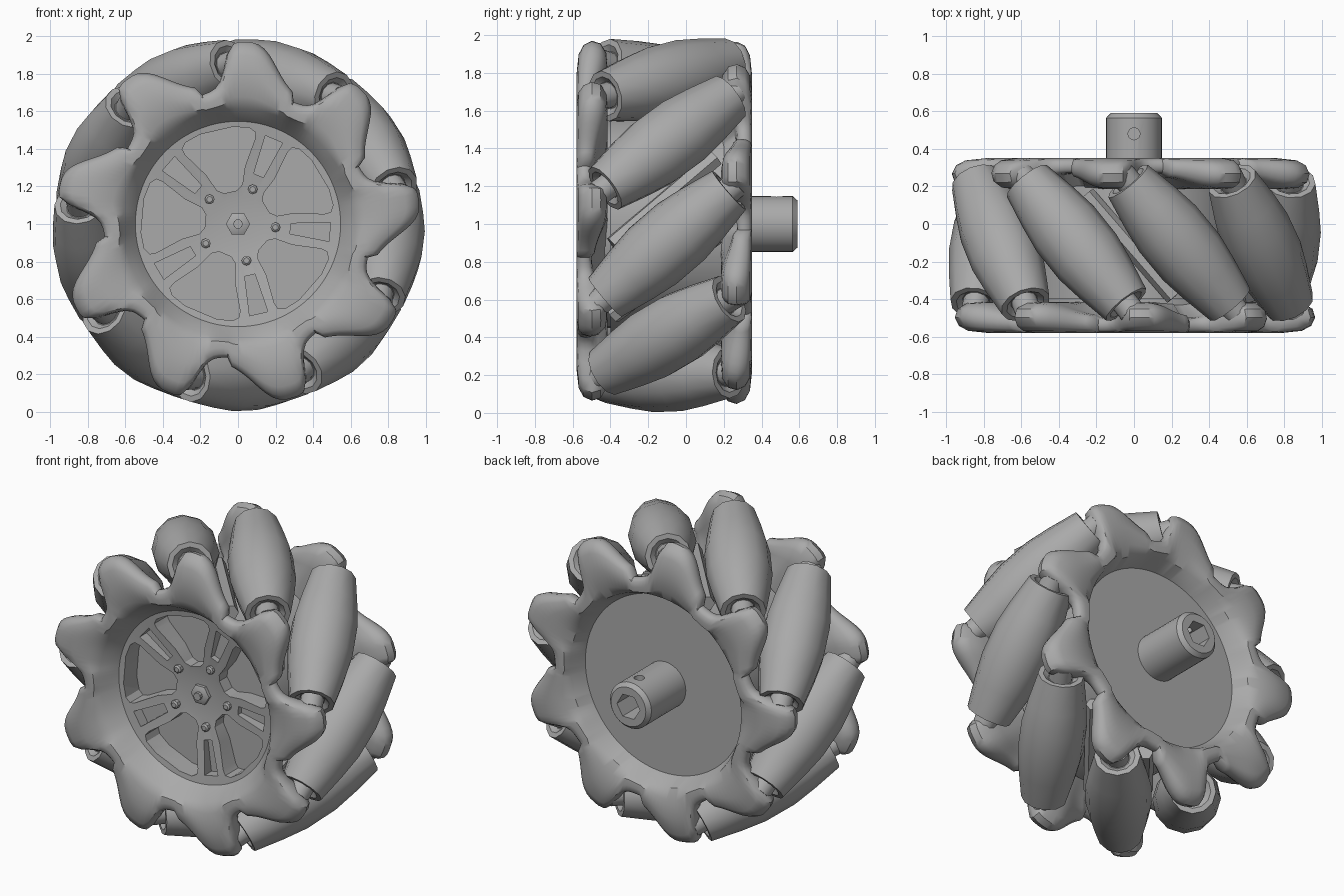
import bpy, bmesh
from math import sin, cos, radians, pi
from mathutils import Matrix, Vector

if "Cube" in bpy.data.objects:
    bpy.data.objects.remove(bpy.data.objects["Cube"])

grey = bpy.data.materials.new("wheel_grey")
grey.use_nodes = True
grey.diffuse_color = (0.4, 0.4, 0.4, 1)
grey.node_tree.nodes["Principled BSDF"].inputs["Base Color"].default_value = (0.4, 0.4, 0.4, 1)

COUNT = 9
STEP = 2 * pi / COUNT
MID_Y = -0.115
HUB = Vector((0, 0, 1))


def polar(r, a, y):
    return Vector((r * cos(a), y, r * sin(a))) + HUB


def make(name, bm, angle=32):
    """Turn a bmesh into a shaded object."""
    bmesh.ops.recalc_face_normals(bm, faces=bm.faces)
    mesh = bpy.data.meshes.new(name)
    bm.to_mesh(mesh)
    bm.free()
    mesh.materials.append(grey)
    obj = bpy.data.objects.new(name, mesh)
    bpy.context.collection.objects.link(obj)
    smooth(obj, angle)
    return obj


def smooth(obj, angle=32):
    bpy.ops.object.select_all(action="DESELECT")
    obj.select_set(True)
    bpy.context.view_layer.objects.active = obj
    bpy.ops.object.shade_smooth_by_angle(angle=radians(angle))


def loft(name, rings, closed=False, angle=32):
    """Skin a list of equal rings; closed joins the last ring to the first."""
    bm = bmesh.new()
    rows = [[bm.verts.new(p) for p in ring] for ring in rings]
    n = len(rows[0])
    pairs = list(zip(rows, rows[1:]))
    if closed:
        pairs.append((rows[-1], rows[0]))
    else:
        bm.faces.new(rows[0])
        bm.faces.new(rows[-1])
    for a, b in pairs:
        for i in range(n):
            j = (i + 1) % n
            bm.faces.new((a[i], a[j], b[j], b[i]))
    return make(name, bm, angle)


def lathe(name, profile, sides=48, closed=False):
    """Revolve (radius, y) points about the wheel axis."""
    return loft(name, [[polar(r, 2 * pi * i / sides, y) for i in range(sides)]
                       for r, y in profile], closed)


def spindle(name, profile, centre, axis, sides):
    """Revolve (radius, distance) points about any axis."""
    turn = Matrix.Translation(centre) @ axis.to_track_quat("Z", "Y").to_matrix().to_4x4()
    return loft(name, [[turn @ Vector((r * cos(2 * pi * i / sides), r * sin(2 * pi * i / sides), d))
                        for i in range(sides)] for r, d in profile])


def cut(target, cutter):
    mod = target.modifiers.new("cut", "BOOLEAN")
    mod.object = cutter
    mod.operation = "DIFFERENCE"
    mod.solver = "EXACT"
    bpy.ops.object.select_all(action="DESELECT")
    target.select_set(True)
    bpy.context.view_layer.objects.active = target
    # the cut goes first so the shading stays last
    bpy.ops.object.modifier_move_to_index(modifier="cut", index=0)
    bpy.ops.object.modifier_apply(modifier="cut")
    bpy.data.objects.remove(cutter)


# Slanted rollers with their axles
roller_side = [(0.075, 0.41), (0.105, 0.435), (0.136, 0.435), (0.172, 0.25), (0.194, 0.1)]
roller_profile = [(r, -d) for r, d in roller_side] + roller_side[::-1]
slant = radians(41)


def slanted(a):
    return Vector((-sin(a) * sin(slant), cos(slant), cos(a) * sin(slant)))


for k in range(COUNT):
    a = radians(-7.5) + k * STEP
    centre = polar(0.8, a, -0.1)
    spindle(f"roller_{k + 1}", roller_profile, centre, slanted(a), 12)
    spindle(f"roller_axle_{k + 1}", [(0.07, -0.49), (0.07, 0.49)], centre, slanted(a), 12)


# Side plates with finger-like lobes that hold the rollers
def side_plate(name, side, lobe_angle, bore):
    per_lobe = 20
    rings = []
    # share of the reach to the lobe tip, and share of the thickness
    section = [(0.18, 0.95), (0.5, 1.0), (0.8, 0.93), (0.94, 0.77),
               (1.0, 0.5), (0.96, 0.22), (0.82, 0.04), (0.55, 0), (0.2, 0)]
    for i in range(COUNT * per_lobe):
        d = (i / per_lobe + 0.5) % 1 * STEP - STEP / 2
        # steep beside the roller end, gentle on the other flank
        width, power = (12.5, 3) if d * side < 0 else (7.5, 5)
        if side < 0:
            width, power = (12.5, 3) if d < 0 else (7.5, 5)
        else:
            width, power = (12.5, 3) if d > 0 else (7.5, 5)
        lobe = 1 / (1 + (abs(d) / radians(width)) ** power)
        outer = 0.71 + 0.26 * lobe
        inner_y = 0.385 - 0.085 * lobe
        a = lobe_angle + i * STEP / per_lobe
        ring = [polar(bore, a, MID_Y + side * 0.3), polar(0.612, a, MID_Y + side * 0.425)]
        ring += [polar(0.612 + (outer - 0.612) * s, a, MID_Y + side * (inner_y + (0.465 - inner_y) * t))
                 for s, t in section]
        rings.append(ring)
    return loft(name, rings, closed=True, angle=40)


side_plate("front_side_plate", -1, radians(87.5), 0.53)
side_plate("back_side_plate", 1, radians(97.5), 0.56)

# Drum between the plates
lathe("drum", [(0.54, -0.4), (0.58, -0.4), (0.58, 0.17), (0.54, 0.17)], closed=True)
for k in range(COUNT):
    a = radians(12) + k * STEP
    spindle(f"drum_rib_{k + 1}", [(0.05, -0.36), (0.05, 0.36)], polar(0.58, a, MID_Y), slanted(a), 6)

# Dished spoke wheel with windows and slots
spokes = lathe("spoke_wheel", [(0.06, -0.37), (0.15, -0.375), (0.48, -0.43), (0.55, -0.44),
                               (0.55, -0.15), (0.06, -0.15)])


def pocket(outline, floor):
    """Cutter from a mirrored (radius, half width) outline about the x axis."""
    pts = outline + [(r, -w) for r, w in reversed(outline)]
    return lambda a: loft("cutter", [[Vector((r * cos(a) - w * sin(a), y, r * sin(a) + w * cos(a))) + HUB
                                      for r, w in pts] for y in (-0.7, floor)])


window = pocket([(0.175, 0.035), (0.2, 0.07), (0.29, 0.105), (0.42, 0.19), (0.455, 0.2),
                 (0.485, 0.175), (0.51, 0.09)], -0.3)
slot = pocket([(0.28, 0.028), (0.49, 0.05)], -0.36)
for k in range(5):
    a = radians(-5) + k * 2 * pi / 5
    cut(spokes, slot(a))
    cut(spokes, window(a + pi / 5))
smooth(spokes)

# Bolts and centre nut
front = Vector((0, -1, 0))
for k in range(5):
    a = radians(-5) + k * 2 * pi / 5
    spindle(f"spoke_bolt_{k + 1}", [(0.026, -0.03), (0.026, 0.02), (0.016, 0.028)],
            polar(0.2, a, -0.385), front, 8)
spindle("centre_nut", [(0.065, -0.02), (0.065, 0.02), (0.045, 0.03)], polar(0, 0, -0.37), front, 6)
spindle("centre_stud", [(0.025, 0), (0.025, 0.05)], polar(0, 0, -0.37), front, 10)

# Closed back disc
lathe("back_disc", [(0.575, 0.17), (0.575, 0.213)])

# Shaft with hexagonal socket and cross hole
shaft = lathe("shaft", [(0.148, 0.18), (0.148, 0.565), (0.125, 0.59)], sides=32)
cut(shaft, lathe("cutter", [(0.082, 0.38), (0.082, 0.7)], sides=6))
cut(shaft, spindle("cutter", [(0.032, 0), (0.032, 0.3)], polar(0, 0, 0.48), Vector((0, 0, 1)), 16))
smooth(shaft)
